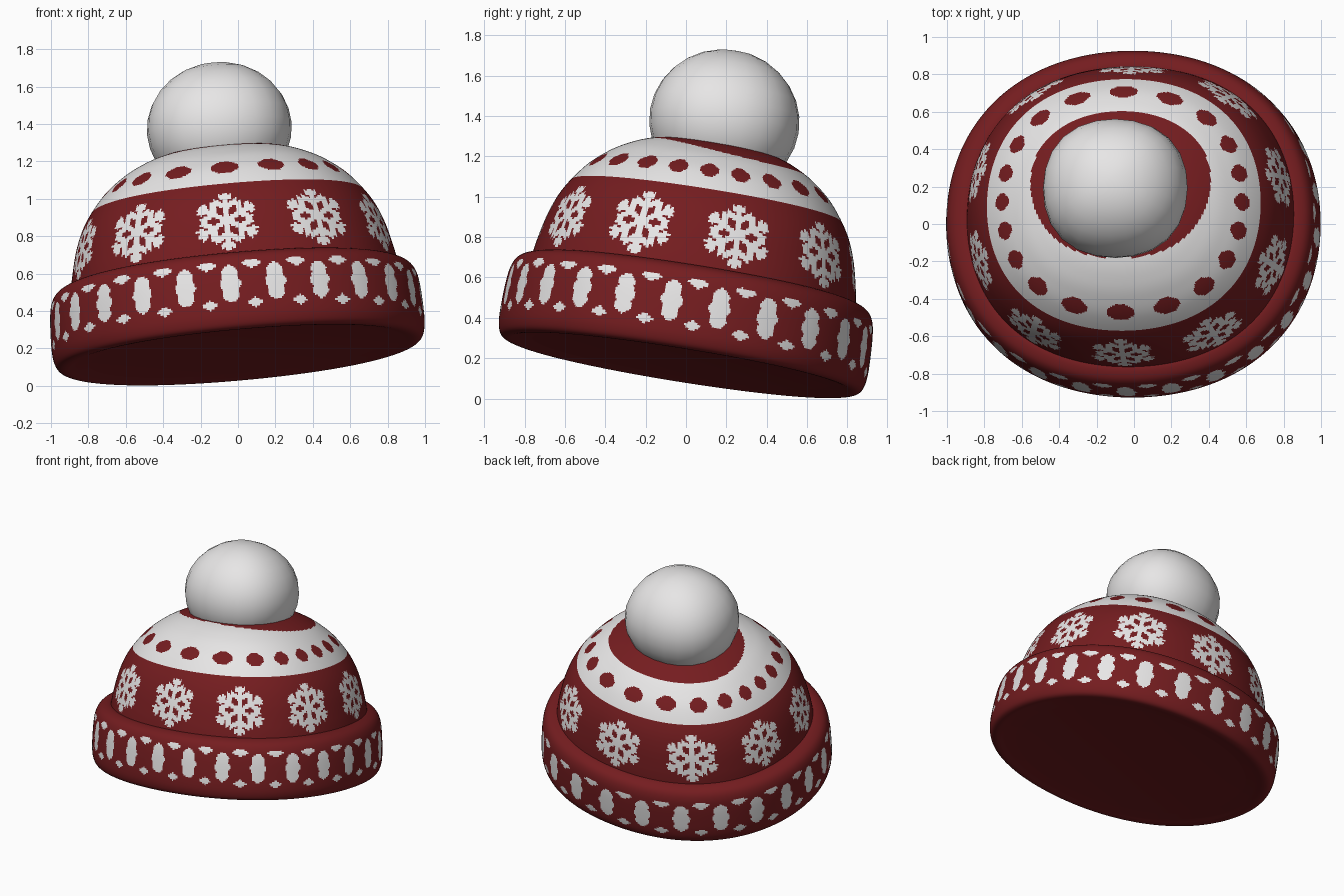
import bpy, bmesh, math
from mathutils import Vector, Matrix

if "Cube" in bpy.data.objects:
    bpy.data.objects.remove(bpy.data.objects["Cube"])

# ---- colours
def material(name, rgb):
    m = bpy.data.materials.new(name)
    m.diffuse_color = (*rgb, 1)
    m.use_nodes = True
    m.node_tree.nodes["Principled BSDF"].inputs["Base Color"].default_value = m.diffuse_color
    return m
MATS = [material("knit red", (0.176, 0.012, 0.014)), material("wool white", (0.80, 0.79, 0.79))]
RED, WHITE = 0, 1

# ---- tilted frame of the whole hat
SX, SY = 0.09, -0.16
n = Vector((-SX, -SY, 1)).normalized()
ex = Vector((1, 0, SX)).normalized()
ey = n.cross(ex)
FRAME = Matrix.Translation((0.009, 0.0, 0.18)) @ Matrix((ex, ey, n)).transposed().to_4x4()
SHIFT_Y = -0.025
SEG = 720

def resample(pts, step):
    """Smooth curve through profile points, evenly spaced; gives (r, h, arc length)."""
    p = [Vector(q) for q in pts]
    p = [2 * p[0] - p[1]] + p + [2 * p[-1] - p[-2]]
    fine = []
    for i in range(1, len(p) - 2):
        a, b, c, d = p[i - 1:i + 3]
        for k in range(40):
            t = k / 40
            fine.append(0.5 * (2 * b + (c - a) * t + (2 * a - 5 * b + 4 * c - d) * t * t
                               + (3 * b - a - 3 * c + d) * t ** 3))
    fine.append(p[-2])
    out, s, last = [(fine[0].x, fine[0].y, 0.0)], 0.0, 0.0
    for a, b in zip(fine, fine[1:]):
        s += (b - a).length
        if s - last >= step or b is fine[-1]:
            out.append((b.x, b.y, s))
            last = s
    return out

def lathe(name, rows, ratio, square, rule, top=False, bottom=False, shift_x=0.0):
    """Slightly squared oval revolve of a profile (bottom to top); rule picks each cell's colour."""
    verts, faces, mats, ring = [], [], [], []
    for j in range(SEG):
        a = 2 * math.pi * j / SEG
        f = 1 + square * math.sin(2 * a) ** 2
        ring.append((f * math.sin(a), -f * ratio * math.cos(a)))
    for r, h, s in rows:
        verts += [(r * a + shift_x, r * b + SHIFT_Y, h) for a, b in ring]
    for i in range(len(rows) - 1):
        r, h, s = [(u + v) / 2 for u, v in zip(rows[i], rows[i + 1])]
        for j in range(SEG):
            k = (j + 1) % SEG
            faces.append((i * SEG + j, i * SEG + k, (i + 1) * SEG + k, (i + 1) * SEG + j))
            mats.append(rule(2 * math.pi * (j + 0.5) / SEG, r, h, s))
    if top:
        faces.append(tuple(range((len(rows) - 1) * SEG, len(rows) * SEG)))
        mats.append(RED)
    if bottom:
        faces.append(tuple(reversed(range(SEG))))
        mats.append(RED)
    me = bpy.data.meshes.new(name)
    me.from_pydata(verts, [], faces)
    for m in MATS:
        me.materials.append(m)
    me.polygons.foreach_set("material_index", mats)
    me.polygons.foreach_set("use_smooth", [True] * len(faces))
    me.transform(FRAME)
    me.update()
    bpy.context.collection.objects.link(bpy.data.objects.new(name, me))

def wrap(angle, count, phase=0.0):
    """Signed angle to the nearest of `count` evenly spaced motifs."""
    step = 2 * math.pi / count
    return (angle - phase + step / 2) % step - step / 2

# ---- motifs
def snowflake(u, v):
    d = math.hypot(u, v)
    if d > 1:
        return False
    a = wrap(math.atan2(u, v), 6)
    p, q = d * math.cos(a), abs(d * math.sin(a))
    if p < 0.17 or q < 0.085:
        return True
    for p0, qmax, w in ((0.47, 0.37, 0.095), (0.76, 0.20, 0.085)):
        if q < qmax and abs((p - p0) * 0.866 - q * 0.5) < w:
            return True
    return False

def leaf(u, v):
    """Scalloped upright leaf, v from -1 to 1."""
    if abs(v) > 1:
        return False
    return abs(u) < 0.054 * (1 - v * v) ** 0.45 * (1 + 0.13 * math.cos(v * 9))

# ---- crown
crown_rows = resample([(0.884, 0.36), (0.864, 0.48), (0.825, 0.63), (0.768, 0.755), (0.672, 0.88),
                       (0.578, 0.96), (0.487, 1.015), (0.37, 1.062), (0.20, 1.10)], 0.0085)

def arc_at(h):
    return min(crown_rows, key=lambda q: abs(q[1] - h))[2]
S_FLAKE, S_DIAMOND = arc_at(0.59), arc_at(0.907)

def crown_rule(phi, r, h, s):
    if h < 0.806:
        u = wrap(phi, 10, math.radians(-1 - 3 * math.sin(phi))) * 0.825 / 0.183
        return WHITE if snowflake(u, (s - S_FLAKE) / 0.172) else RED
    x, y = r * math.sin(phi), -0.93 * r * math.cos(phi) + SHIFT_Y
    if (x / 0.482) ** 2 + ((y - 0.05) / 0.405) ** 2 < 1:
        return RED
    t = phi - 0.11 * math.sin(2 * phi)
    u, v = abs(wrap(t, 20)) / 0.092, abs(s - S_DIAMOND) / 0.056
    return RED if max(u, v) < 1 and u + v < 1.3 else WHITE

lathe("crown", crown_rows, 0.927, 0.03, crown_rule, top=True, shift_x=0.008)

# ---- folded brim with closed underside
brim_rows = resample([(0.80, 0.0), (0.88, -0.010), (0.94, -0.018), (0.975, -0.006), (0.993, 0.03),
                      (1.0, 0.08), (1.0, 0.15), (0.994, 0.26), (0.981, 0.335), (0.952, 0.382),
                      (0.90, 0.405), (0.85, 0.403)], 0.0095)

def brim_rule(phi, r, h, s):
    h += 0.018 * (1 - math.cos(phi))
    if r < 0.93 or not 0.08 < h < 0.385:
        return RED
    ph = math.radians(-1 - 4 * math.sin(phi))
    if leaf(wrap(phi, 24, ph), (h - 0.222) / 0.103):
        return WHITE
    m = abs(wrap(phi, 24, ph + math.pi / 24))
    if m / 0.055 + abs(h - 0.330) / 0.028 < 1.15 and h < 0.347:
        return WHITE
    if m / 0.046 + abs(h - 0.113) / 0.026 < 1.1:
        return WHITE
    return RED

lathe("brim", brim_rows, 0.925, 0.024, brim_rule, bottom=True)

# ---- pom-pom, slightly squared like the hat
bm = bmesh.new()
bmesh.ops.create_uvsphere(bm, u_segments=24, v_segments=14, radius=1)
for v in bm.verts:
    f = 1 + 0.035 * math.sin(2 * math.atan2(v.co.y, v.co.x)) ** 2
    v.co.x *= f
    v.co.y *= f
for face in bm.faces:
    face.smooth = True
bm.transform(Matrix.Translation((-0.10, 0.19, 1.375)) @ FRAME.to_3x3().to_4x4()
             @ Matrix.Diagonal((0.388, 0.373, 0.355, 1)))
me = bpy.data.meshes.new("pompom")
bm.to_mesh(me)
bm.free()
me.materials.append(MATS[WHITE])
bpy.context.collection.objects.link(bpy.data.objects.new("pompom", me))
